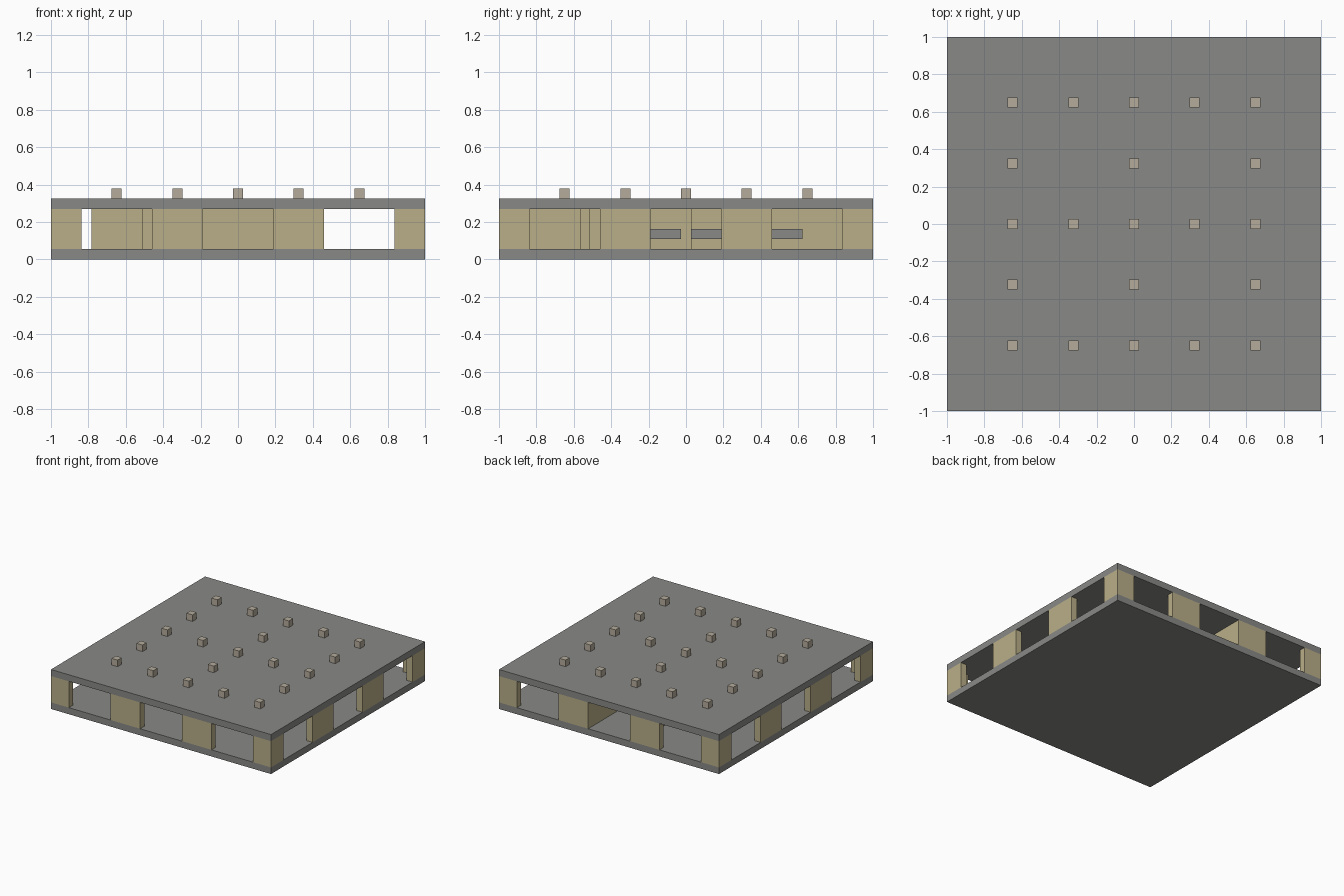
import bpy

cube = bpy.data.objects.get("Cube")
if cube:
    bpy.data.objects.remove(cube, do_unlink=True)

SIZE = 37            # plan width in modules
U = 2 / SIZE         # one module
MID = SIZE / 2


def material(name, color):
    mat = bpy.data.materials.new(name)
    mat.use_nodes = True
    rgba = (*color, 1)
    mat.diffuse_color = rgba
    mat.node_tree.nodes["Principled BSDF"].inputs["Base Color"].default_value = rgba
    return mat


concrete = material("grey_concrete", (0.25, 0.25, 0.24))
sandstone = material("tan_sandstone", (0.49, 0.43, 0.25))
pale_stone = material("pale_stone", (0.46, 0.41, 0.33))


def box(name, xs, ys, zs, mat):
    """Box between module coordinates, measured from the front corner at -x."""
    center = [(sum(xs) / 2 - MID) * U, (sum(ys) / 2 - MID) * U, sum(zs) / 2 * U]
    bpy.ops.mesh.primitive_cube_add(size=1, location=center)
    obj = bpy.context.object
    obj.name = name
    for v in obj.data.vertices:
        for axis, span in enumerate((xs, ys, zs)):
            v.co[axis] *= (span[1] - span[0]) * U
    obj.data.materials.append(mat)
    return obj


FULL = (0, SIZE)
STOREY = (1, 5)

# Floor and roof slabs
box("floor_slab", FULL, FULL, (0, 1), concrete)
box("roof_slab", FULL, FULL, (5, 6), concrete)

# Outer walls with three openings on every side
for start, end in ((0, 3), (10, 15), (22, 27), (34, SIZE)):
    span = (start, end)
    inner = (max(start, 1), min(end, SIZE - 1))
    box("front_wall", span, (0, 1), STOREY, sandstone)
    box("back_wall", span, (SIZE - 1, SIZE), STOREY, sandstone)
    box("left_wall", (SIZE - 1, SIZE), inner, STOREY, sandstone)
    box("right_wall", (0, 1), inner, STOREY, sandstone)

# Inner partitions
box("cross_partition", (4, 24), (8, 9), STOREY, sandstone)
box("front_partition", (9, 10), (3, 8), STOREY, sandstone)
box("corridor_wall_left", (22, 23), (19, 36), STOREY, sandstone)
box("corridor_wall_right", (14, 15), (9, 36), STOREY, sandstone)

# Grey bands on the corridor walls
box("long_wall_band", (23, 23.15), (19, 30), (2, 3), concrete)
box("short_wall_band", (15, 15.15), (12, 18), (2, 3), concrete)

# Roof studs on a five by five grid, leaving four spots empty
for i in range(-2, 3):
    for j in range(-2, 3):
        if abs(i) == 1 and abs(j) == 1:
            continue
        x, y = MID + 6 * i, MID + 6 * j
        box("roof_stud", (x - 0.5, x + 0.5), (y - 0.5, y + 0.5), (6, 7), pale_stone)
